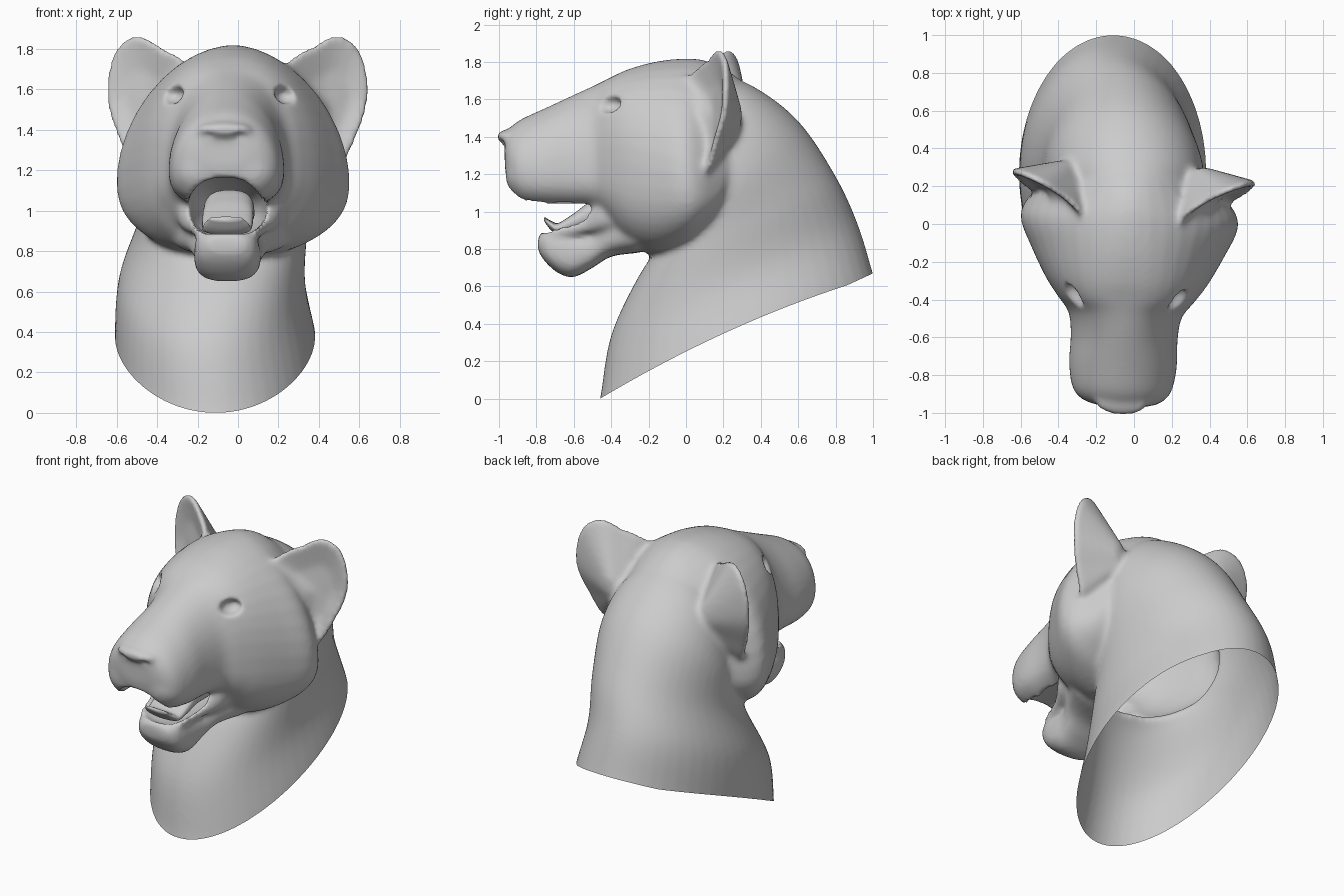
import bpy, bmesh, math
from mathutils import Vector, Matrix

if "Cube" in bpy.data.objects:
    bpy.data.objects.remove(bpy.data.objects["Cube"])


def spline(rows, n=6):
    """Catmull-Rom through rows of numbers."""
    out = []
    for i in range(len(rows) - 1):
        a, b, c, d = (rows[min(max(i + k, 0), len(rows) - 1)] for k in (-1, 0, 1, 2))
        for s in range(n):
            t = s / n
            out.append([0.5 * (2 * q + (r - p) * t + (2 * p - 5 * q + 4 * r - u) * t * t
                               + (3 * q - p - 3 * r + u) * t ** 3)
                        for p, q, r, u in zip(a, b, c, d)])
    return out + [list(rows[-1])]


def skin(bm, rings):
    """Closed tube through rings of points, capped at both ends."""
    vs = [[bm.verts.new(p) for p in ring] for ring in rings]
    m = len(vs[0])
    for a, b in zip(vs, vs[1:]):
        for j in range(m):
            bm.faces.new((a[j], a[(j + 1) % m], b[(j + 1) % m], b[j]))
    bm.faces.new(vs[0])
    bm.faces.new(vs[-1][::-1])


def loft(bm, rows, p_bot=1.0, m=40):
    """Upright sections: y, top z, bottom z, half width, z of widest, centre x, upper exponent."""
    rings = []
    for y, zt, zb, w, zw, cx, p_top in spline(rows):
        ring = []
        for j in range(m):
            t = 2 * math.pi * (j + 0.5) / m
            c, s = math.cos(t), math.sin(t)
            p, h = (p_top, zt - zw) if s > 0 else (p_bot, zb - zw)
            ring.append((cx + math.copysign(w * abs(c) ** p, c), y, zw + h * abs(s) ** p))
        rings.append(ring)
    skin(bm, rings)


def same(rows, p_top):
    """Give centred rows one shared upper exponent."""
    return [(*r, 0, p_top) for r in rows]


def ball(bm, centre, radii, both=True):
    for side in ((1, -1) if both else (1,)):
        mat = Matrix.Translation((centre[0] * side, centre[1], centre[2])) @ Matrix.Diagonal((*radii, 1))
        bmesh.ops.create_uvsphere(bm, u_segments=32, v_segments=20, radius=1, matrix=mat)


def turn_head(bm):
    """The head is turned slightly and sits off centre."""
    for v in bm.verts:
        x, y = v.co.x, v.co.y
        v.co.x = x - 0.025 + 0.045 * y
        v.co.y = y - 0.05 * x


def make(name, bm):
    bmesh.ops.recalc_face_normals(bm, faces=bm.faces[:])
    me = bpy.data.meshes.new(name)
    bm.to_mesh(me)
    bm.free()
    me.shade_smooth()
    ob = bpy.data.objects.new(name, me)
    bpy.context.collection.objects.link(ob)
    return ob


bm = bmesh.new()

# skull, cheeks and muzzle; squarer at the brows
loft(bm, [(-0.965, 1.42, 1.22, .12, 1.31, 0, 1), (-0.94, 1.45, 1.12, .20, 1.26, 0, 1),
          (-0.88, 1.495, 1.04, .26, 1.22, 0, 1), (-0.75, 1.555, 1.015, .285, 1.20, 0, 1),
          (-0.60, 1.625, 1.01, .283, 1.20, 0, 1), (-0.48, 1.68, 1.0, .30, 1.20, 0, .92),
          (-0.40, 1.72, .93, .36, 1.20, 0, .83), (-0.30, 1.765, .82, .43, 1.20, 0, .90),
          (-0.15, 1.805, .77, .51, 1.18, 0, 1.02), (0.0, 1.82, .80, .575, 1.16, 0, 1.12),
          (0.10, 1.81, .87, .55, 1.12, 0, 1.15), (0.20, 1.77, .97, .45, 1.13, 0, 1.1),
          (0.32, 1.68, 1.15, .30, 1.35, 0, 1)], 0.78)

# whisker pads and nose
ball(bm, (.13, -0.83, 1.20), (.14, .13, .14))
ball(bm, (0, -0.945, 1.40), (.14, .068, .04), False)

# lower jaw and the lips joining it to the mouth corners
loft(bm, same([(-0.79, .87, .79, .09, .83), (-0.75, .90, .73, .14, .82), (-0.68, .90, .67, .16, .80),
               (-0.60, .89, .65, .165, .78), (-0.50, .91, .70, .17, .80), (-0.40, .95, .76, .22, .88),
               (-0.25, 1.0, .78, .30, .90)], 0.7), 0.7)
for s in (1, -1):
    loft(bm, [(-0.72, .92, .86, .03, .89, .12 * s, 1), (-0.55, .97, .88, .035, .92, .16 * s, 1),
              (-0.45, 1.06, .90, .045, .98, .205 * s, 1), (-0.36, 1.10, .92, .04, 1.0, .23 * s, 1)])

# cupped ears
rim = [(.26, .02, 1.74), (.38, .12, 1.815), (.49, .18, 1.87), (.59, .22, 1.815), (.64, .23, 1.69),
       (.645, .22, 1.53), (.59, .17, 1.36), (.51, .12, 1.21), (.44, .05, 1.28), (.39, .0, 1.5),
       (.32, -.02, 1.64)]
k = len(rim)
loop = [Vector(p) for p in spline(rim * 3, 4)[k * 4:2 * k * 4]]
bowl, base = Vector((.46, .17, 1.52)), Vector((.29, .31, 1.46))
ear = [[p.lerp(bowl, 0.95) for p in loop],
       [p.lerp(bowl, 0.5) + Vector((0, .02, 0)) for p in loop],
       loop,
       [p + Vector((0, .03, 0)) for p in loop],
       [p.lerp(base, 0.45) + Vector((0, .03, 0)) for p in loop],
       [p.lerp(base, 0.75) + Vector((0, .03, 0)) for p in loop],
       [p.lerp(base, 0.95) for p in loop]]
for s in (1, -1):
    skin(bm, [[(p.x * s + .012, p.y, p.z) for p in ring] for ring in ear])
turn_head(bm)

# neck: throat y, z, nape y, z, centre x, half width
rings = []
for yf, zf, yb, zb, cx, hw in spline([
        (-0.50, -0.15, 1.05, 0.52, -.11, .50), (-0.46, 0.0, 1.0, 0.67, -.11, .50),
        (-0.40, 0.34, 0.92, 0.93, -.13, .462), (-0.25, 0.66, 0.80, 1.19, -.075, .42),
        (-0.10, 0.88, 0.60, 1.485, -.05, .42), (0.0, 1.1, 0.35, 1.675, -.03, .36),
        (0.0, 1.35, 0.10, 1.76, -.02, .20)]):
    mid, half = Vector((cx, (yf + yb) / 2, (zf + zb) / 2)), Vector((0, (yb - yf) / 2, (zb - zf) / 2))
    rings.append([mid + half * math.cos(a) + Vector((hw * math.sin(a), 0, 0))
                  for a in (2 * math.pi * j / 48 for j in range(48))])
skin(bm, rings)
head = make("big_cat_head", bm)

# hollows: mouth, eye sockets, nostrils
bm = bmesh.new()
loft(bm, same([(-1.02, 1.16, .96, .15, 1.02), (-0.80, 1.17, .90, .19, 1.0), (-0.70, 1.17, .86, .19, 1.0),
               (-0.50, 1.16, .87, .19, 1.0), (-0.30, 1.10, .90, .15, 1.0),
               (-0.12, 1.02, .95, .05, .98)], 0.8))
ball(bm, (.285, -0.405, 1.575), (.064, .08, .047))
ball(bm, (.085, -1.0, 1.37), (.045, .05, .02))
turn_head(bm)
cutter = make("hollow_cutter", bm)
cutter.hide_render = True

# fuse everything into one smooth skin
VOXEL = 0.0145
m = head.modifiers.new("fuse", 'REMESH')
m.mode, m.voxel_size = 'VOXEL', VOXEL
m = head.modifiers.new("blend", 'SMOOTH')
m.factor, m.iterations = 0.5, 8
m = head.modifiers.new("hollows", 'BOOLEAN')
m.operation, m.solver, m.object = 'DIFFERENCE', 'EXACT', cutter
m = head.modifiers.new("refuse", 'REMESH')
m.mode, m.voxel_size = 'VOXEL', VOXEL
m = head.modifiers.new("soften", 'SMOOTH')
m.factor, m.iterations = 0.5, 3
bpy.context.view_layer.update()
deps = bpy.context.evaluated_depsgraph_get()
fused = bpy.data.meshes.new_from_object(head.evaluated_get(deps))
head.modifiers.clear()

# slice the neck open along its slanted, slightly bowed rim
bm = bmesh.new()
bm.from_mesh(fused)


def bow(v):
    return 0.045 * max(0, 1 - ((v.co.y - 0.2) / 0.66) ** 2) if v.co.z < 0.8 else 0


low = [(v, bow(v)) for v in bm.verts]
for v, d in low:
    v.co.z -= d
geom = bmesh.ops.bisect_plane(bm, geom=bm.verts[:] + bm.edges[:] + bm.faces[:], dist=1e-5,
                              plane_co=(0, -0.46, 0), plane_no=(0, -0.459, 1), clear_inner=True)
cut = {g for g in geom["geom_cut"] if isinstance(g, bmesh.types.BMVert)}
for v, d in low:
    if v.is_valid and v not in cut:
        v.co.z += d
for v in cut:
    v.co.z += bow(v)
bm.to_mesh(fused)
bm.free()
fused.shade_smooth()
head.data = fused
bpy.data.objects.remove(cutter)

# tongue with a raised tip
bm = bmesh.new()
loft(bm, same([(-0.755, .97, .945, .08, .96), (-0.72, .95, .90, .11, .93), (-0.68, .94, .88, .12, .91),
               (-0.60, .99, .89, .125, .94), (-0.50, 1.06, .91, .125, .98), (-0.38, 1.10, .92, .12, .98),
               (-0.22, 1.0, .95, .07, .975)], 0.7), 0.9)
turn_head(bm)
make("tongue", bm)
